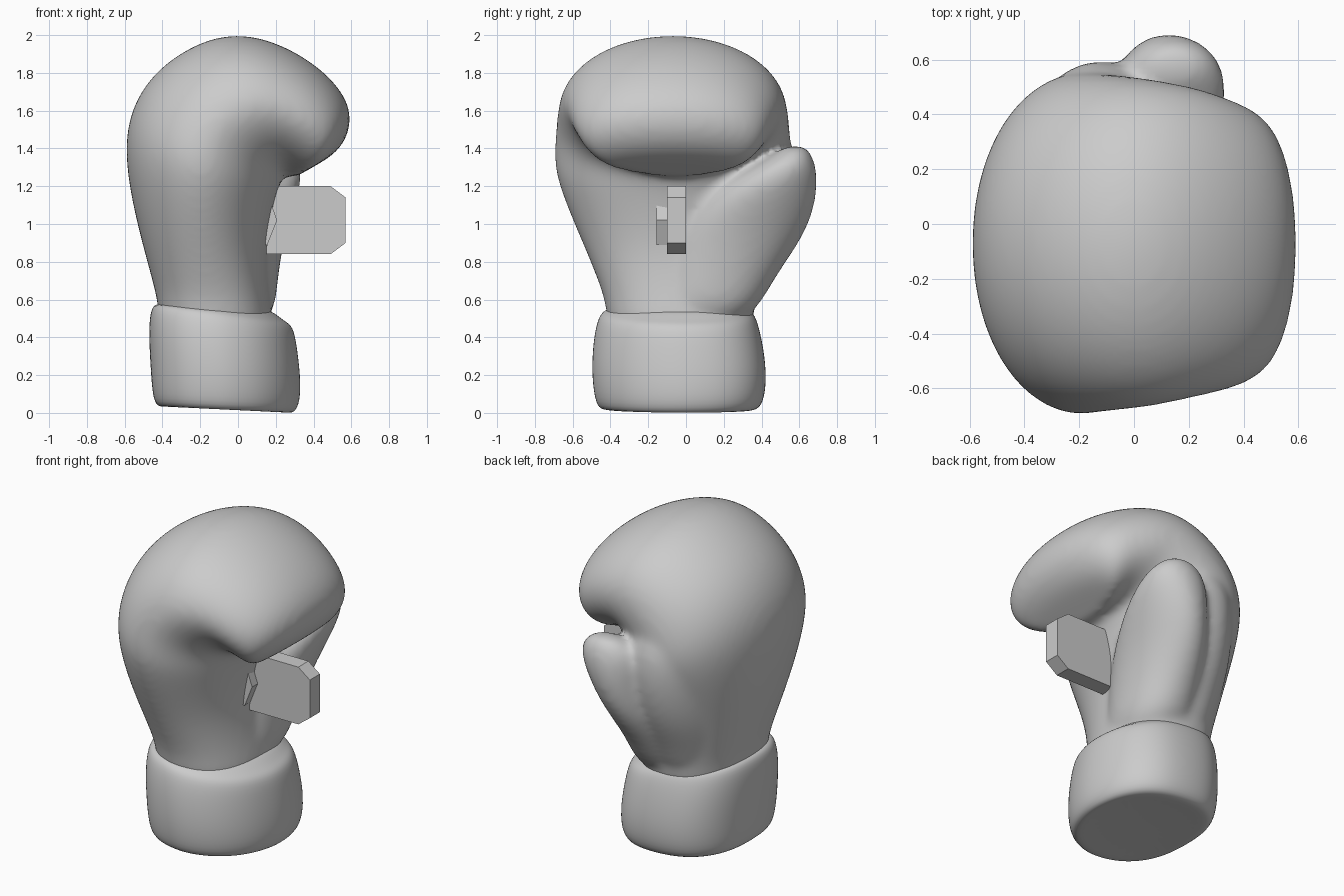
import bpy, bmesh, math
from mathutils import Vector

if "Cube" in bpy.data.objects:
    bpy.data.objects.remove(bpy.data.objects["Cube"])

grey = bpy.data.materials.new("plain grey")
grey.use_nodes = True
grey.diffuse_color = (0.6, 0.6, 0.6, 1)
grey.node_tree.nodes["Principled BSDF"].inputs["Base Color"].default_value = (0.6, 0.6, 0.6, 1)


def finish(bm, name):
    bmesh.ops.recalc_face_normals(bm, faces=bm.faces)
    mesh = bpy.data.meshes.new(name)
    bm.to_mesh(mesh)
    bm.free()
    mesh.materials.append(grey)
    obj = bpy.data.objects.new(name, mesh)
    bpy.context.collection.objects.link(obj)
    return obj


def loft(name, sections, corner=0, sides=28):
    """Skin superellipse rings: outer point, inner point, y range, exponent.
    corner rounds off the front edge of the palm side."""
    bm = bmesh.new()
    rings = []
    for a, b, y0, y1, power in sections:
        a, b = Vector((a[0], 0, a[1])), Vector((b[0], 0, b[1]))
        mid, half = (a + b) / 2, (b - a) / 2
        ring = []
        for i in range(sides):
            t = math.tau * i / sides
            c, s = math.cos(t), math.sin(t)
            u = math.copysign(abs(c) ** (2 / power), c)
            v = math.copysign(abs(s) ** (2 / power), s)
            cut = 1 - corner * max(u, 0) * max(-v, 0)
            y = (y0 + y1) / 2 + cut * v * (y1 - y0) / 2
            p = mid + half * u * cut
            ring.append(bm.verts.new((p.x, y, p.z)))
        rings.append(ring)
    for r, q in zip(rings, rings[1:]):
        for i in range(sides):
            j = (i + 1) % sides
            bm.faces.new((r[i], r[j], q[j], q[i]))
    bm.faces.new(rings[0])
    bm.faces.new(rings[-1])
    obj = finish(bm, name)
    for p in obj.data.polygons:
        p.use_smooth = True
    sub = obj.modifiers.new("round", 'SUBSURF')
    sub.levels = sub.render_levels = 2
    return obj


# Padded hand: sections climb the wrist and fan over into the curled fingers
padded_hand = loft("padded_hand", [
    ((-.42, .40), (.20, .38), -.42, .36, 2.4),
    ((-.42, .57), (.18, .54), -.42, .36, 2.4),
    ((-.46, .72), (.16, .69), -.47, .39, 2.3),
    ((-.515, .92), (.15, .87), -.55, .43, 2.2),
    ((-.57, 1.15), (.18, 1.05), -.64, .50, 2.1),
    ((-.605, 1.40), (.21, 1.17), -.705, .56, 2.05),
    ((-.57, 1.62), (.23, 1.22), -.70, .56, 2.0),
    ((-.44, 1.82), (.24, 1.24), -.69, .55, 2.0),
    ((-.21, 1.97), (.25, 1.25), -.68, .54, 2.0),
    ((.0, 2.015), (.26, 1.25), -.66, .52, 2.0),
    ((.21, 1.965), (.27, 1.25), -.635, .50, 2.0),
    ((.42, 1.845), (.28, 1.25), -.61, .46, 2.05),
    ((.57, 1.69), (.29, 1.25), -.57, .42, 2.1),
    ((.61, 1.54), (.30, 1.25), -.52, .37, 2.1),
    ((.55, 1.40), (.31, 1.25), -.44, .30, 2.0),
    ((.45, 1.33), (.34, 1.27), -.32, .18, 2.0),
], corner=.1)
# Thumb: a ridge up the back edge of the palm
thumb = loft("thumb", [
    ((-.20, .45), (.19, .45), -.15, .33, 2.2),
    ((-.20, .70), (.21, .70), -.14, .46, 2.1),
    ((-.17, .90), (.24, .90), -.10, .605, 2.0),
    ((-.12, 1.05), (.285, 1.05), .0, .675, 2.0),
    ((-.09, 1.20), (.335, 1.20), .16, .70, 2.0),
    ((-.05, 1.31), (.34, 1.31), .36, .69, 2.0),
    ((.02, 1.38), (.28, 1.38), .48, .66, 2.0),
    ((.08, 1.415), (.22, 1.415), .53, .63, 2.0),
])
# Web: padding that carries the back of the hand into the thumb
web = loft("web", [
    ((-.36, .45), (.10, .45), -.20, .33, 2.0),
    ((-.40, .70), (.12, .70), -.20, .42, 2.0),
    ((-.42, .90), (.15, .90), -.20, .53, 2.0),
    ((-.42, 1.10), (.17, 1.10), -.20, .59, 2.0),
    ((-.42, 1.30), (.18, 1.30), -.20, .605, 2.0),
    ((-.40, 1.45), (.12, 1.45), -.20, .56, 2.0),
    ((-.30, 1.58), (.05, 1.58), -.20, .45, 2.0),
])

# Fuse the volumes into one skin, then soften the seams
bpy.ops.object.select_all(action='DESELECT')
for part in (thumb, web, padded_hand):
    part.select_set(True)
bpy.context.view_layer.objects.active = padded_hand
bpy.ops.object.join()
remesh = padded_hand.modifiers.new("fuse", 'REMESH')
remesh.mode = 'VOXEL'
remesh.voxel_size = .02
remesh.use_smooth_shade = True
soften = padded_hand.modifiers.new("soften", 'SMOOTH')
soften.factor = .5
soften.iterations = 16

# Cuff: a rounded sleeve with a rolled rim and a closed base
loft("cuff", [
    ((-.36, .04), (.24, .01), -.38, .30, 2.4),
    ((-.43, .025), (.30, -.01), -.46, .38, 2.45),
    ((-.455, .09), (.335, .06), -.49, .42, 2.45),
    ((-.465, .24), (.335, .20), -.505, .43, 2.45),
    ((-.475, .42), (.315, .36), -.495, .405, 2.45),
    ((-.467, .54), (.295, .46), -.47, .375, 2.45),
    ((-.44, .58), (.25, .485), -.44, .35, 2.45),
    ((-.40, .57), (.195, .53), -.40, .33, 2.4),
    ((-.36, .57), (.15, .55), -.36, .29, 2.4),
], corner=.2)


# Flat-sided tag on the palm, with a small bent clip beside it
def plate(name, outline, y0, y1):
    bm = bmesh.new()
    face = bm.faces.new([bm.verts.new((x, y0, z)) for x, z in outline])
    ext = bmesh.ops.extrude_face_region(bm, geom=[face])["geom"]
    moved = [v for v in ext if isinstance(v, bmesh.types.BMVert)]
    bmesh.ops.translate(bm, verts=moved, vec=(0, y1 - y0, 0))
    return finish(bm, name)


plate("tag", [(.15, .84), (.49, .84), (.57, .90), (.57, 1.14),
              (.49, 1.20), (.20, 1.20), (.16, 1.04)], -.10, .0)
plate("tag_clip", [(.14, .89), (.155, .89), (.207, 1.02), (.168, 1.13)], -.155, -.10)
